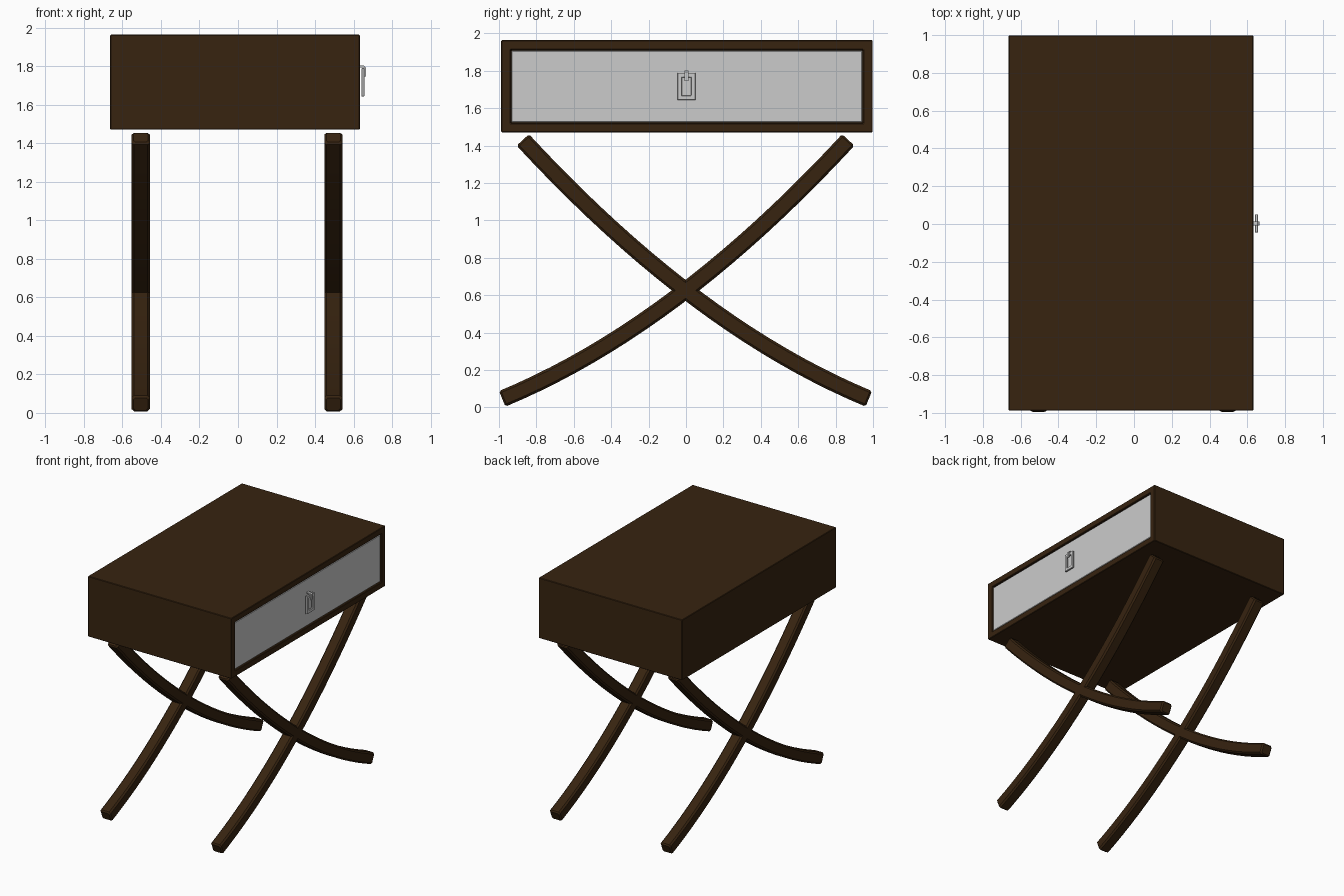
import bpy, bmesh, math
from mathutils import Vector

if "Cube" in bpy.data.objects:
    bpy.data.objects.remove(bpy.data.objects["Cube"])


def material(name, rgb):
    m = bpy.data.materials.new(name)
    m.diffuse_color = (*rgb, 1)
    m.use_nodes = True
    m.node_tree.nodes["Principled BSDF"].inputs["Base Color"].default_value = m.diffuse_color
    return m


brown = material("dark brown wood", (0.038, 0.017, 0.005))
grey = material("light grey", (0.6, 0.6, 0.6))


def finish(name, bm, mat, bevel=0, smooth=False):
    bmesh.ops.recalc_face_normals(bm, faces=bm.faces)
    me = bpy.data.meshes.new(name)
    bm.to_mesh(me)
    bm.free()
    me.materials.append(mat)
    ob = bpy.data.objects.new(name, me)
    bpy.context.collection.objects.link(ob)
    if bevel:
        b = ob.modifiers.new("Bevel", 'BEVEL')
        b.width, b.segments = bevel, 1
    if smooth:
        bpy.ops.object.select_all(action='DESELECT')
        ob.select_set(True)
        bpy.context.view_layer.objects.active = ob
        bpy.ops.object.shade_smooth_by_angle(angle=math.radians(25))
    return ob


def box(lo, hi):
    bm = bmesh.new()
    bmesh.ops.create_cube(bm, size=1)
    for v in bm.verts:
        v.co = Vector([(a + b) / 2 + c * (b - a) for a, b, c in zip(lo, hi, v.co)])
    return bm


def open_side(bm, inset, depth):
    # inset the +x face and push it inwards
    bm.normal_update()
    f = max(bm.faces, key=lambda f: f.normal.x)
    bmesh.ops.inset_region(bm, faces=[f], thickness=inset, use_even_offset=True)
    ret = bmesh.ops.extrude_discrete_faces(bm, faces=[f])
    bmesh.ops.translate(bm, verts=ret['faces'][0].verts, vec=(-depth, 0, 0))


# cabinet with an opening on the +x side
bm = box((-0.664, -0.988, 1.47), (0.632, 0.998, 1.963))
open_side(bm, 0.05, 0.05)
finish("cabinet", bm, brown, 0.004)

# drawer front set into the opening
finish("drawer_front", box((0.575, -0.934, 1.524), (0.625, 0.944, 1.909)), grey, 0.005)


# crossed curved legs: chamfered square swept along a shallow curve
def leg(name, x, side):
    bm = bmesh.new()
    w, t, c = 0.047, 0.045, 0.012
    section = [(w, c - t), (w, t - c), (w - c, t), (c - w, t),
               (-w, t - c), (-w, c - t), (c - w, -t), (w - c, -t)]
    n, y0, y1 = 20, 0.98, -0.87
    stations = [(y0 + (y1 - y0) * i / n, 0, 1) for i in range(n + 1)]
    # slightly narrowed end rings chamfer both tips
    stations[0] = (y0, 0, 0.78)
    stations.insert(1, (y0, 0.01, 1))
    stations[-1] = (y1, -0.01, 1)
    stations.append((y1, 0, 0.78))
    rings = []
    for y, shift, s in stations:
        z = 0.625 - 0.768 * y + 0.1807 * y * y
        d = Vector((-1, 0.768 - 0.3614 * y)).normalized()
        nrm = Vector((d.y, -d.x))
        rings.append([bm.verts.new((x + u * s,
                                    side * (y + d.x * shift + nrm.x * v * s) - 0.0025,
                                    z + d.y * shift + nrm.y * v * s))
                      for u, v in section])
    for a, b in zip(rings, rings[1:]):
        for i in range(8):
            j = (i + 1) % 8
            bm.faces.new((a[i], a[j], b[j], b[i]))
    bm.faces.new(rings[0])
    bm.faces.new(rings[-1])
    finish(name, bm, brown, smooth=True)


for xn, x in (("left", -0.505), ("right", 0.495)):
    for yn, side in (("rising", 1), ("falling", -1)):
        leg(f"{xn}_{yn}_leg", x, side)

# rectangular pull ring
bm = bmesh.new()
yc, zc = 0.003, 1.716
loops = [[bm.verts.new((x, yc + sy * hy, zc + sz * hz))
          for sy, sz in ((-1, -1), (1, -1), (1, 1), (-1, 1))]
         for x, hy, hz in ((0.641, 0.048, 0.073), (0.656, 0.048, 0.073),
                           (0.656, 0.024, 0.049), (0.641, 0.024, 0.049))]
for k in range(4):
    a, b = loops[k], loops[(k + 1) % 4]
    for i in range(4):
        j = (i + 1) % 4
        bm.faces.new((a[i], a[j], b[j], b[i]))
finish("pull_ring", bm, grey, 0.002)

# hook that holds the ring to the drawer
bm = bmesh.new()
profile = [(0.615, 1.792), (0.615, 1.802), (0.655, 1.802), (0.665, 1.792),
           (0.665, 1.745), (0.657, 1.745), (0.657, 1.792)]
f = bm.faces.new([bm.verts.new((x, yc - 0.011, z)) for x, z in profile])
ret = bmesh.ops.extrude_face_region(bm, geom=[f])
bmesh.ops.translate(bm, verts=[v for v in ret['geom'] if isinstance(v, bmesh.types.BMVert)],
                    vec=(0, 0.022, 0))
finish("pull_hook", bm, grey)
